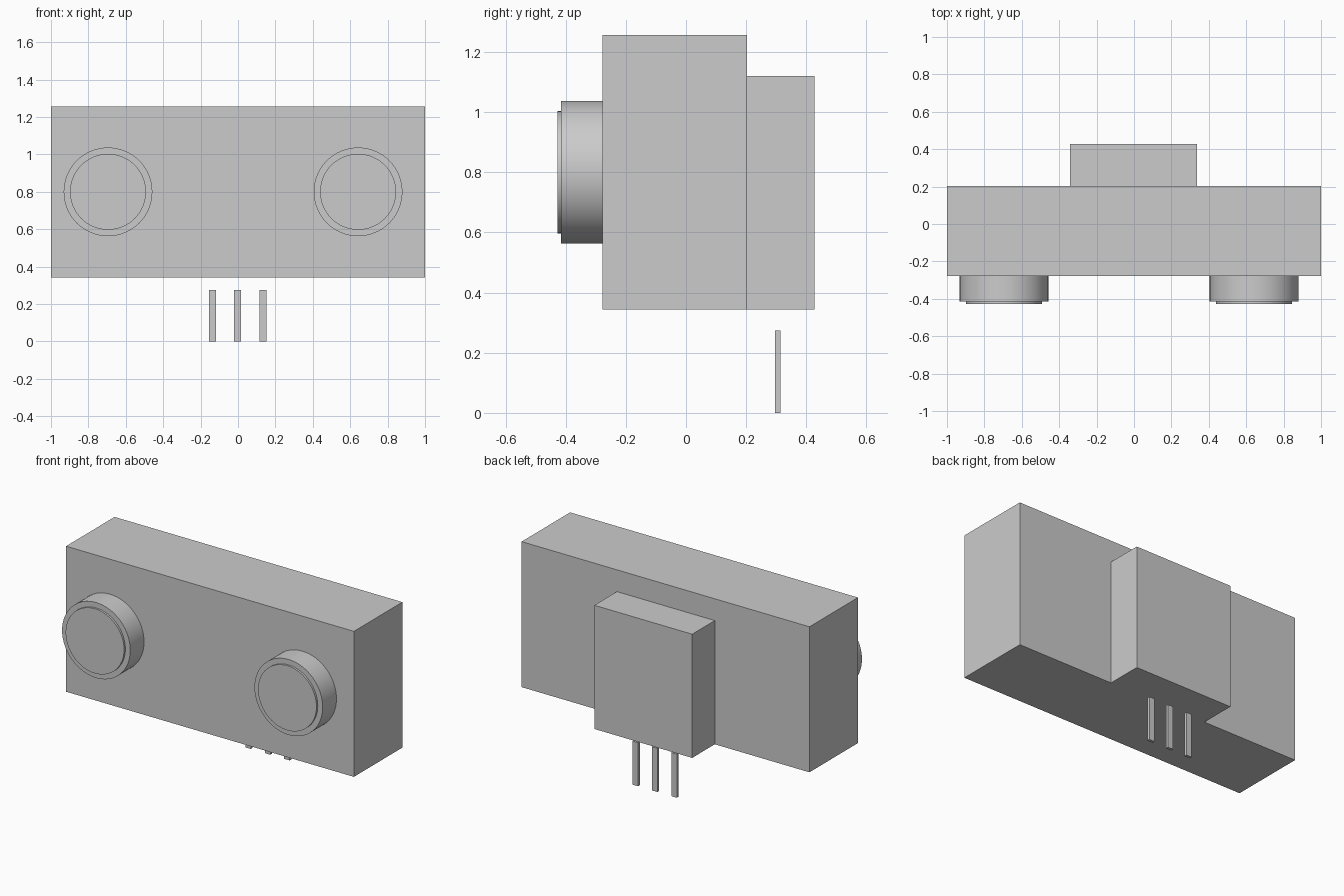
import bpy
import math

cube = bpy.data.objects.get("Cube")
if cube:
    bpy.data.objects.remove(cube, do_unlink=True)

# Single grey plastic
grey = bpy.data.materials.new("light grey")
grey.use_nodes = True
grey.diffuse_color = (0.6, 0.6, 0.6, 1)
grey.node_tree.nodes["Principled BSDF"].inputs["Base Color"].default_value = grey.diffuse_color


def finish(name):
    obj = bpy.context.object
    obj.name = name
    obj.data.materials.append(grey)
    return obj


def box(name, x, y, z):
    """Box from (low, high) ranges on each axis."""
    spans = (x, y, z)
    bpy.ops.mesh.primitive_cube_add(size=1, location=[(a + b) / 2 for a, b in spans])
    bpy.context.object.scale = [b - a for a, b in spans]
    bpy.ops.object.transform_apply(location=False, rotation=False, scale=True)
    return finish(name)


def disc(name, x, z, radius, front, back):
    """Round part whose axis runs front to back."""
    bpy.ops.mesh.primitive_cylinder_add(
        vertices=64, radius=radius, depth=back - front,
        location=(x, (front + back) / 2, z), rotation=(math.pi / 2, 0, 0))
    bpy.ops.object.shade_smooth_by_angle(angle=math.radians(30))
    return finish(name)


# Main housing and the connector block behind it
BOTTOM, FRONT, BACK = 0.343, -0.278, 0.203
box("housing", (-1, 1), (FRONT, BACK), (BOTTOM, 1.257))
box("connector_block", (-0.342, 0.338), (BACK, 0.427), (BOTTOM, 1.12))

# Two round emitters, each with a slightly raised face
for side, x in (("right", -0.695), ("left", 0.642)):
    disc(side + "_emitter", x, 0.8, 0.237, -0.415, FRONT)
    disc(side + "_emitter_face", x, 0.8, 0.203, -0.428, -0.415)

# Row of three separate pins below the connector
for i, side in enumerate(("right", "middle", "left")):
    x = -0.137 + i * 0.135
    box(side + "_pin", (x - 0.019, x + 0.019), (0.296, 0.314), (0, 0.274))
